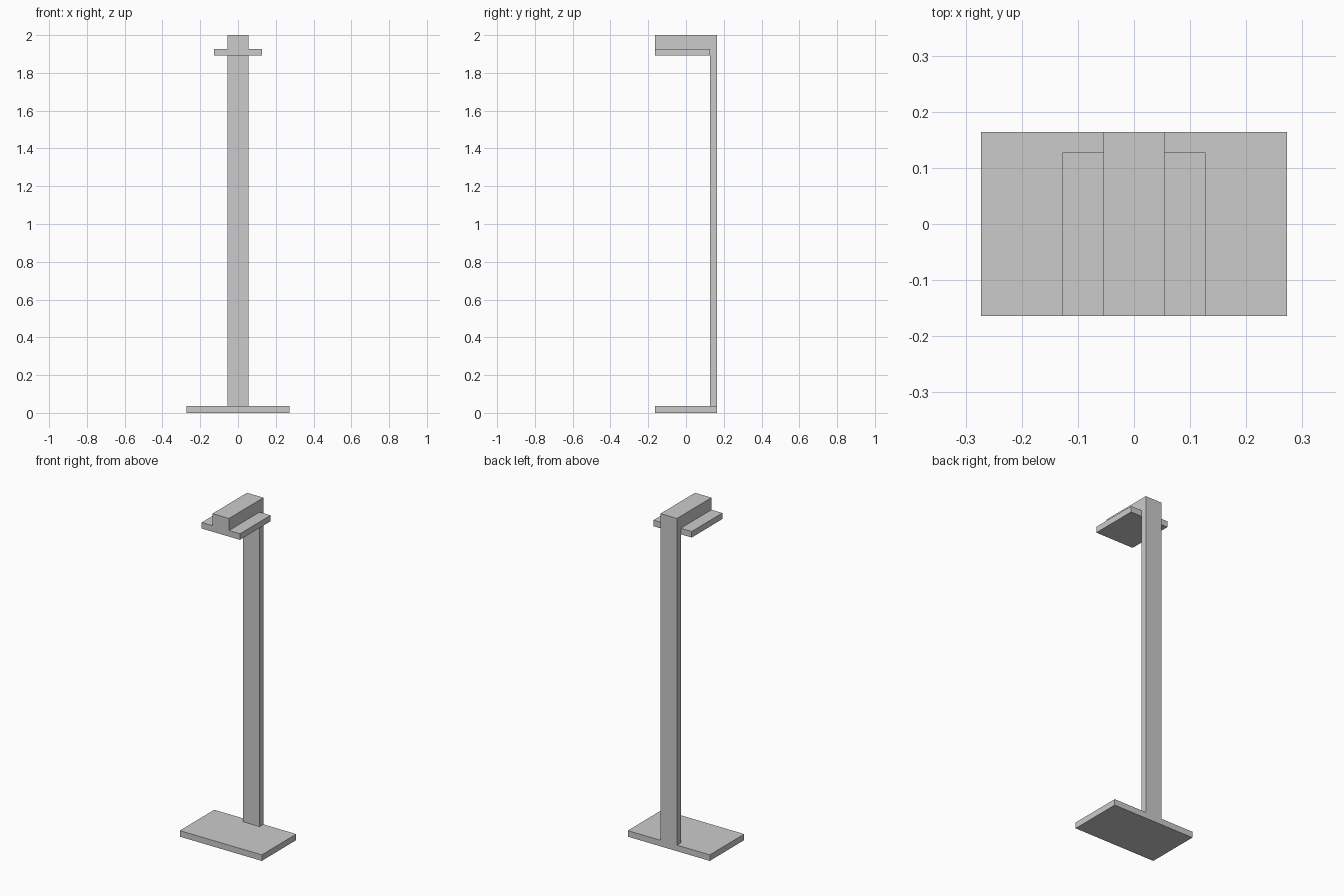
import bpy

if "Cube" in bpy.data.objects:
    bpy.data.objects.remove(bpy.data.objects["Cube"])

U = 2 / 55            # plate thickness, used as the design unit
D = 0.1637            # half depth
W = 0.0545            # half width of the post


def box(name, lo, hi):
    size = [b - a for a, b in zip(lo, hi)]
    mid = [(a + b) / 2 for a, b in zip(lo, hi)]
    bpy.ops.mesh.primitive_cube_add(size=1, location=mid)
    ob = bpy.context.object
    ob.name = name
    ob.scale = size
    bpy.ops.object.transform_apply(location=True, rotation=True, scale=True)
    return ob


# Base plate
stand = box("stand", (-0.2727, -D, 0), (0.2727, D, U))

# Upright post, top arm and wide shelf plate
parts = [
    box("post", (-W, D - U, 0), (W, D, 2)),
    box("top_arm", (-W, -D, 2 - 3 * U), (W, D, 2)),
    box("shelf_plate", (-0.1273, -D, 2 - 3 * U), (0.1273, D - U, 2 - 2 * U)),
]

# Weld everything into one clean solid
bpy.context.view_layer.objects.active = stand
for part in parts:
    mod = stand.modifiers.new("union", 'BOOLEAN')
    mod.operation = 'UNION'
    mod.solver = 'EXACT'
    mod.object = part
    bpy.ops.object.modifier_apply(modifier=mod.name)
for part in parts:
    bpy.data.objects.remove(part, do_unlink=True)
